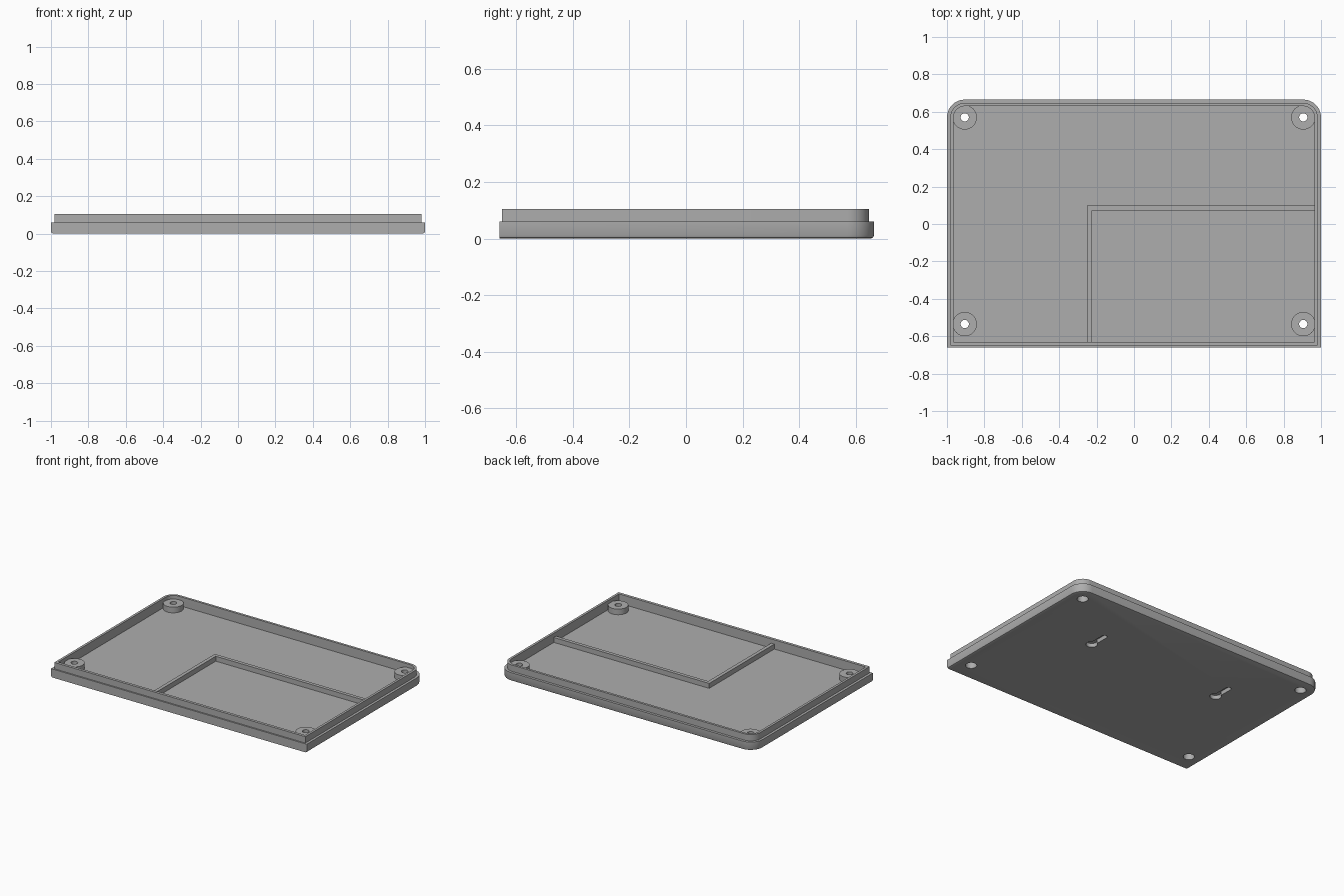
import bpy, bmesh, math

if "Cube" in bpy.data.objects:
    bpy.data.objects.remove(bpy.data.objects["Cube"])

grey = bpy.data.materials.new("plain grey")
grey.use_nodes = True
grey.diffuse_color = (0.42, 0.42, 0.42, 1)
grey.node_tree.nodes["Principled BSDF"].inputs["Base Color"].default_value = (0.42, 0.42, 0.42, 1)

FLOOR, STEP, RIM = 0.04, 0.06, 0.105
CORNER_X, CORNER_Y = 0.905, 0.57      # shared centre of rear corner arcs and bosses


def arc(cx, cy, r, start, end, n):
    return [(cx + r * math.cos(math.radians(start + (end - start) * i / n)),
             cy + r * math.sin(math.radians(start + (end - start) * i / n)))
            for i in range(n + 1)]


def outline(r, front):
    """Rectangle with square front corners and rear corners of radius r."""
    x = CORNER_X + r
    return ([(-x, front), (x, front)] + arc(CORNER_X, CORNER_Y, r, 0, 90, 12)
            + arc(-CORNER_X, CORNER_Y, r, 90, 180, 12))


def loft(name, sections):
    """Closed solid through (outline, height) sections with equal point counts."""
    bm = bmesh.new()
    loops = [[bm.verts.new((x, y, z)) for x, y in pts] for pts, z in sections]
    for a, b in zip(loops, loops[1:]):
        for i in range(len(a)):
            j = (i + 1) % len(a)
            bm.faces.new((a[i], a[j], b[j], b[i]))
    bm.faces.new(loops[0][::-1])
    bm.faces.new(loops[-1])
    bmesh.ops.recalc_face_normals(bm, faces=bm.faces)
    mesh = bpy.data.meshes.new(name)
    bm.to_mesh(mesh)
    bm.free()
    mesh.materials.append(grey)
    ob = bpy.data.objects.new(name, mesh)
    bpy.context.collection.objects.link(ob)
    return ob


def prism(name, pts, low, high):
    return loft(name, [(pts, low), (pts, high)])


def circle(x, y, r, n=32):
    return arc(x, y, r, 0, 360, n)[:-1]


def combine(target, tool, operation):
    mod = target.modifiers.new(tool.name, "BOOLEAN")
    mod.operation, mod.solver, mod.object = operation, "EXACT", tool
    bpy.context.view_layer.objects.active = target
    bpy.ops.object.modifier_apply(modifier=mod.name)
    bpy.data.objects.remove(tool)


# Tray: rounded lower edge, outer wall, stepped lip, hollow inside
outer, lip, inner = outline(0.095, -0.66), outline(0.077, -0.65), outline(0.06, -0.63)
tray = loft("cover_tray", [
    (outline(0.083, -0.66), 0), (outline(0.0915, -0.66), 0.0035), (outer, 0.012),
    (outer, STEP), (lip, STEP), (lip, RIM), (inner, RIM), (inner, FLOOR)])

# L-shaped divider rib
rib = prism("divider_rib", [(-0.25, -0.64), (-0.225, -0.64), (-0.225, 0.073),
                            (0.97, 0.073), (0.97, 0.098), (-0.25, 0.098)], 0.03, 0.075)
combine(tray, rib, "UNION")

# Screw bosses with through holes and counterbores
spots = [(sx * CORNER_X, y) for sx in (-1, 1) for y in (CORNER_Y, -0.535)]
for x, y in spots:
    combine(tray, prism("screw_boss", circle(x, y, 0.065), 0.03, 0.08), "UNION")
for x, y in spots:
    combine(tray, prism("screw_hole", circle(x, y, 0.022), -0.1, 0.2), "DIFFERENCE")
    combine(tray, prism("counterbore", circle(x, y, 0.036), -0.1, 0.045), "DIFFERENCE")

# Keyhole hanger pockets in the underside
for x in (-0.54, 0.49):
    keyhole = (arc(x, 0.165, 0.037, 120, 420, 24) + arc(x, 0.29, 0.0185, 0, 180, 12))
    combine(tray, prism("keyhole_pocket", keyhole, -0.1, 0.028), "DIFFERENCE")

# Smooth curved walls, crisp edges
bpy.ops.object.select_all(action="DESELECT")
tray.select_set(True)
bpy.context.view_layer.objects.active = tray
bpy.ops.object.shade_smooth_by_angle(angle=math.radians(30))
